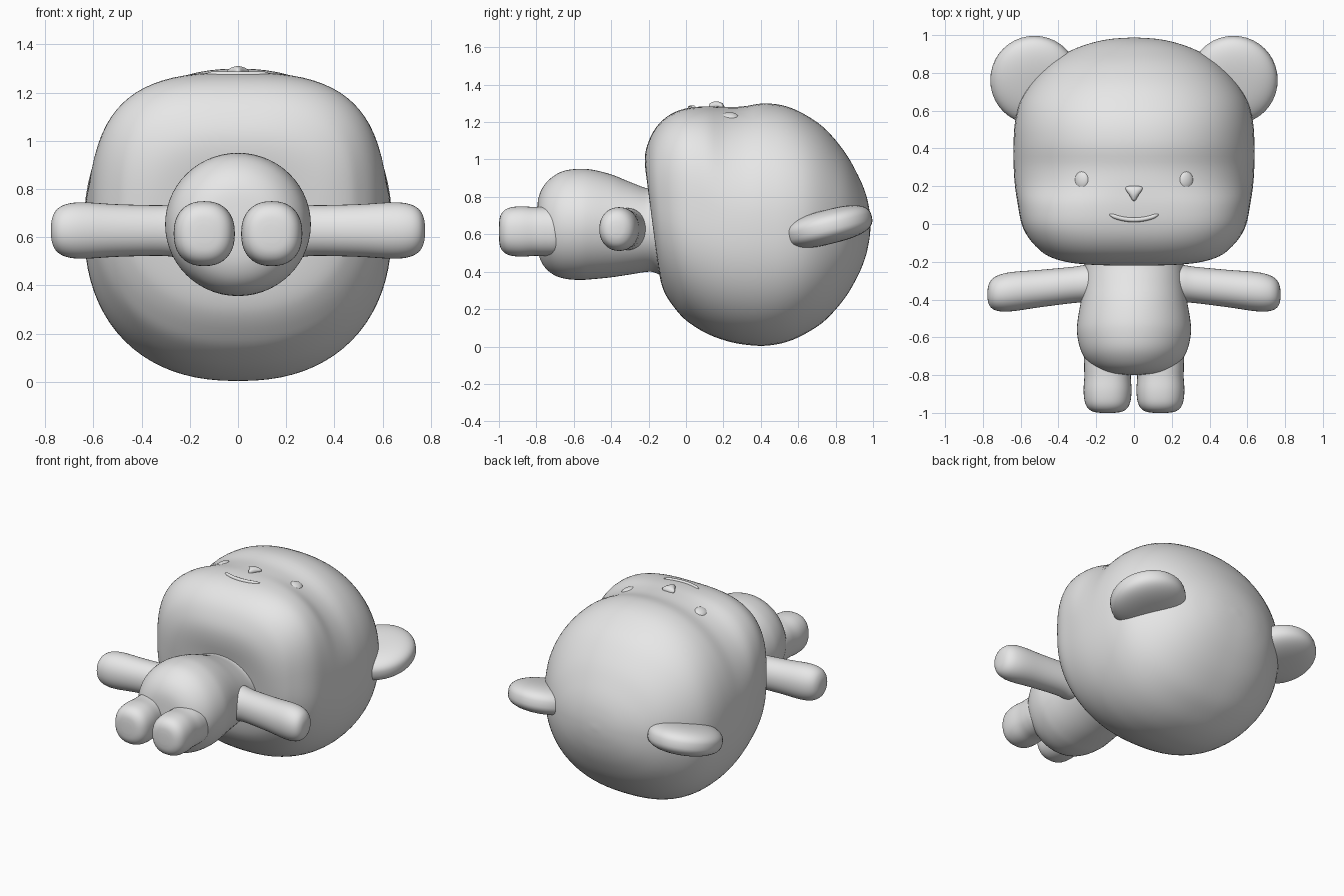
import bpy, bmesh, math
from mathutils import Vector, Matrix

if "Cube" in bpy.data.objects:
    bpy.data.objects.remove(bpy.data.objects["Cube"])

grey = bpy.data.materials.new("plain_grey")
grey.diffuse_color = (0.8, 0.8, 0.8, 1)
grey.use_nodes = True
grey.node_tree.nodes["Principled BSDF"].inputs["Base Color"].default_value = grey.diffuse_color


def finish(bm, name, smooth=True):
    bmesh.ops.recalc_face_normals(bm, faces=bm.faces)
    mesh = bpy.data.meshes.new(name)
    bm.to_mesh(mesh)
    bm.free()
    for p in mesh.polygons:
        p.use_smooth = smooth
    mesh.materials.append(grey)
    ob = bpy.data.objects.new(name, mesh)
    bpy.context.collection.objects.link(ob)
    return ob


def spline(stations, sub):
    """Catmull-Rom interpolation of a list of tuples."""
    out = []
    last = len(stations) - 1
    for i in range(last):
        a, b, c, d = (stations[min(max(k, 0), last)] for k in (i - 1, i, i + 1, i + 2))
        for j in range(sub):
            t = j / sub
            out.append([0.5 * (2 * q + (r - p) * t + (2 * p - 5 * q + 4 * r - s) * t * t
                               + (3 * q - p - 3 * r + s) * t ** 3)
                        for p, q, r, s in zip(a, b, c, d)])
    out.append(list(stations[-1]))
    return out


def spow(v, n):
    return math.copysign(abs(v) ** (2 / n), v)


def loft(name, stations, low_n=2.0, segs=56, sub=4, place=lambda p: p):
    """Stations: y at top, z at top, y at bottom, z at bottom, half width, upper squareness."""
    bm = bmesh.new()
    rings = []
    for yt, zt, yb, zb, w, n in spline(stations, sub):
        ring = []
        for i in range(segs):
            a = 2 * math.pi * i / segs
            e = n if math.sin(a) > 0 else low_n
            f = (spow(math.sin(a), e) + 1) / 2
            p = Vector((w * spow(math.cos(a), e), yb + (yt - yb) * f, zb + (zt - zb) * f))
            ring.append(bm.verts.new(place(p)))
        rings.append(ring)
    for r0, r1 in zip(rings, rings[1:]):
        for i in range(segs):
            k = (i + 1) % segs
            bm.faces.new((r0[i], r0[k], r1[k], r1[i]))
    for ring in (rings[0], rings[-1]):
        mid = bm.verts.new(sum((v.co for v in ring), Vector()) / segs)
        for i in range(segs):
            bm.faces.new((ring[i], ring[(i + 1) % segs], mid))
    return finish(bm, name)


def rounded_disc(name, centre, radii, rot, n=2.0):
    """Ellipsoid whose rim gets blunter as n grows."""
    bm = bmesh.new()
    bmesh.ops.create_uvsphere(bm, u_segments=40, v_segments=28, radius=1)
    for v in bm.verts:
        flat = math.hypot(v.co.x, v.co.y)
        if flat > 1e-5:
            k = spow(flat, n) / flat
            v.co.x *= k
            v.co.y *= k
        v.co.z = spow(v.co.z, n)
    bm.transform(Matrix.Translation(centre) @ rot @ Matrix.Diagonal((*radii, 1)))
    return finish(bm, name)


def straight(y, zt, zb, w, n=2.0):
    return (y, zt, y, zb, w, n)


# Head: broad muzzle, dip at eye level, round dome
loft("head", [
    (-0.185, 0.80, -0.165, 0.64, 0.10, 2.3),
    (-0.215, 0.93, -0.158, 0.50, 0.28, 2.5),
    (-0.218, 1.03, -0.147, 0.41, 0.38, 2.7),
    (-0.19, 1.12, -0.13, 0.33, 0.46, 2.9),
    (-0.145, 1.19, -0.105, 0.27, 0.51, 3.0),
    (-0.08, 1.243, -0.06, 0.205, 0.56, 3.0),
    straight(0.0, 1.273, 0.14, 0.595, 3.0),
    straight(0.1, 1.284, 0.075, 0.615, 2.8),
    straight(0.2, 1.282, 0.035, 0.63, 2.35),
    straight(0.3, 1.283, 0.012, 0.637, 2.2),
    straight(0.42, 1.30, 0.004, 0.638, 2.2),
    straight(0.54, 1.283, 0.025, 0.63, 2.2),
    straight(0.65, 1.232, 0.075, 0.602, 2.2),
    straight(0.75, 1.158, 0.145, 0.54, 2.15),
    straight(0.85, 1.038, 0.26, 0.442, 2.1),
    straight(0.92, 0.915, 0.38, 0.33),
    straight(0.96, 0.82, 0.48, 0.22),
    straight(0.98, 0.735, 0.57, 0.12),
    straight(0.987, 0.66, 0.64, 0.015)], low_n=2.3, segs=80)

# Smile: thin curved lip following the muzzle
smile = [straight(-0.13 + 0.26 * i / 12, 1.276 + r, 1.276 - r, r)
         for i in range(13) for r in ([0.004] if i in (0, 12) else [0.012])]
loft("smile", smile, segs=12, sub=2,
     place=lambda p: Vector((p.y, p.x + 0.022 + 0.028 * (p.y / 0.13) ** 2, p.z)))

# Nose: small rounded triangle
loft("nose", [straight(0.123, 1.292, 1.275, 0.005), straight(0.13, 1.302, 1.27, 0.012),
              straight(0.155, 1.31, 1.27, 0.026), straight(0.18, 1.308, 1.27, 0.043),
              straight(0.195, 1.30, 1.27, 0.043), straight(0.202, 1.29, 1.275, 0.02)],
     segs=24)

# Torso: pear shape flaring where it meets the head
loft("torso", [
    straight(-0.10, 0.90, 0.36, 0.28), straight(-0.155, 0.87, 0.39, 0.265),
    straight(-0.20, 0.845, 0.40, 0.262), straight(-0.30, 0.88, 0.385, 0.268),
    straight(-0.40, 0.92, 0.37, 0.28), straight(-0.50, 0.945, 0.36, 0.297),
    straight(-0.57, 0.95, 0.356, 0.302), straight(-0.65, 0.94, 0.363, 0.288),
    straight(-0.71, 0.91, 0.385, 0.26), straight(-0.76, 0.86, 0.43, 0.21),
    straight(-0.79, 0.79, 0.50, 0.14), straight(-0.80, 0.68, 0.60, 0.04)])

for side, s in (("left", -1), ("right", 1)):
    # Legs: stubby rounded posts
    leg = [(-1.0, 0.035), (-0.994, 0.075), (-0.975, 0.104), (-0.94, 0.121), (-0.88, 0.127),
           (-0.81, 0.123), (-0.75, 0.124), (-0.68, 0.12), (-0.58, 0.08)]
    loft("leg_" + side, [straight(y, 0.615 + r * 1.06, 0.615 - r * 1.06, r, 2.3)
                         for y, r in leg], low_n=2.3, segs=40,
         place=lambda p: Vector((p.x + s * 0.14, p.y, p.z)))
    # Arms: stretched sideways, slightly wider at the hand
    arm = [(0.1, 0.09, 0.11), (0.24, 0.099, 0.112), (0.32, 0.096, 0.105), (0.5, 0.099, 0.109),
           (0.64, 0.104, 0.117), (0.71, 0.097, 0.11), (0.75, 0.079, 0.089),
           (0.77, 0.05, 0.055), (0.776, 0.015, 0.018)]
    loft("arm_" + side, [straight(x, 0.628 + rz, 0.628 - rz, ry, 2.1) for x, ry, rz in arm],
         low_n=2.1, segs=40,
         place=lambda p: Vector((s * p.y, p.x - 0.287 - 0.11 * p.y, p.z)))
    # Ears: thick discs tipped forward
    rounded_disc("ear_" + side, (s * 0.527, 0.762, 0.64), (0.234, 0.238, 0.092),
                 Matrix.Rotation(math.radians(14), 4, "X"), 2.7)
    # Eyes: shallow ovals lying on the face
    rounded_disc("eye_" + side, (s * 0.276, 0.232, 1.228), (0.04, 0.047, 0.02),
                 Matrix.Rotation(s * math.radians(24), 4, "Y"))
